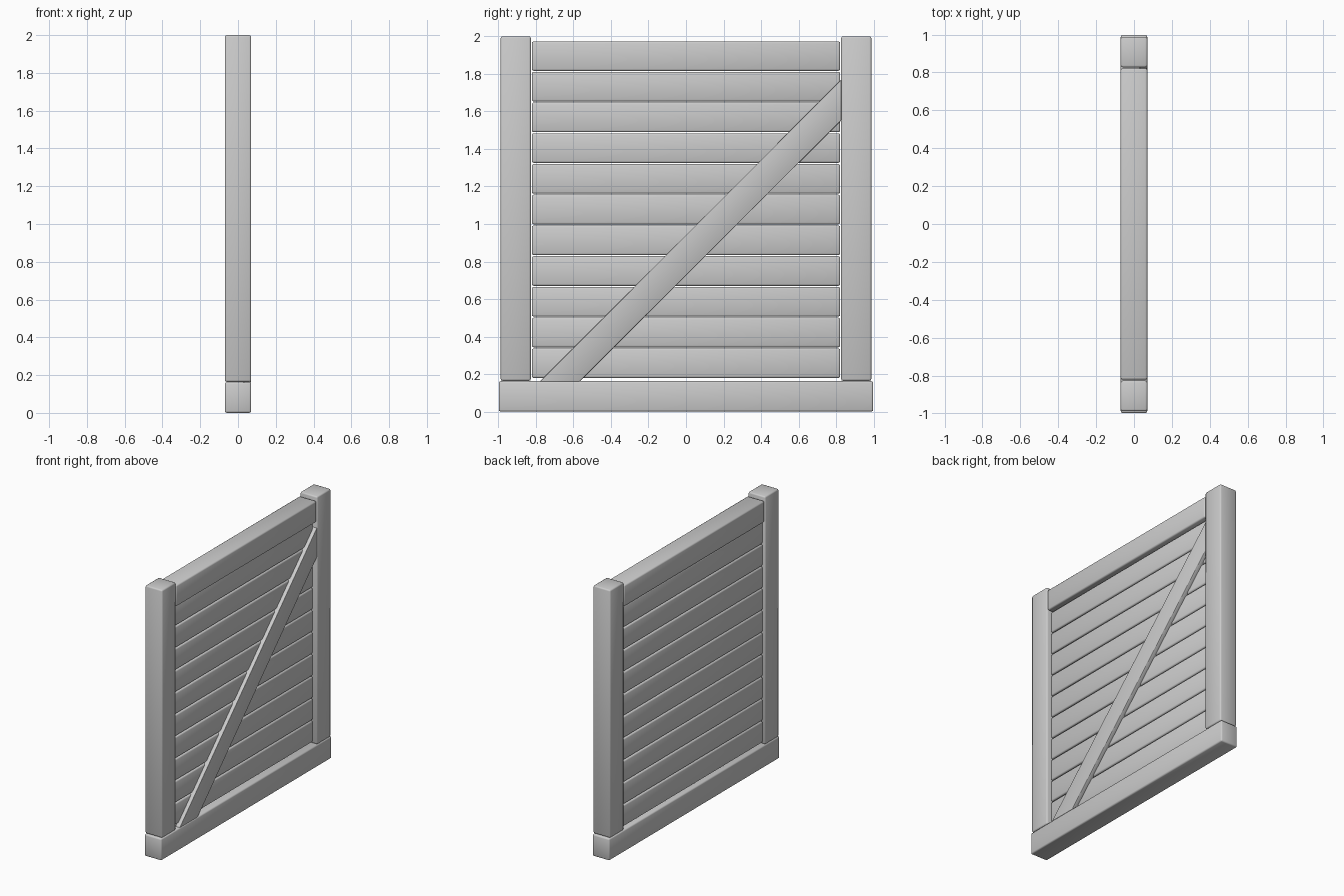
import bpy
import bmesh

cube = bpy.data.objects.get("Cube")
if cube:
    bpy.data.objects.remove(cube, do_unlink=True)

grey = bpy.data.materials.new("plain grey")
grey.use_nodes = True
colour = (0.6, 0.6, 0.6, 1)
grey.diffuse_color = colour
grey.node_tree.nodes["Principled BSDF"].inputs["Base Color"].default_value = colour


def panel(name, outline, x0, x1, bevel=0.01):
    """Extrude a (y, z) outline from x0 to x1 and round its edges."""
    bm = bmesh.new()
    face = bm.faces.new([bm.verts.new((x0, y, z)) for y, z in outline])
    ext = bmesh.ops.extrude_face_region(bm, geom=[face])
    moved = [v for v in ext["geom"] if isinstance(v, bmesh.types.BMVert)]
    bmesh.ops.translate(bm, verts=moved, vec=(x1 - x0, 0, 0))
    bmesh.ops.recalc_face_normals(bm, faces=bm.faces)
    bmesh.ops.bevel(bm, geom=bm.edges[:], offset=bevel, segments=2,
                    profile=0.5, affect='EDGES')
    for f in bm.faces:
        f.smooth = True
    mesh = bpy.data.meshes.new(name)
    bm.to_mesh(mesh)
    bm.free()
    mesh.materials.append(grey)
    obj = bpy.data.objects.new(name, mesh)
    bpy.context.collection.objects.link(obj)


def board(name, y0, y1, z0, z1, x0, x1):
    panel(name, [(y0, z0), (y1, z0), (y1, z1), (y0, z1)], x0, x1)


HALF = 0.07                 # half thickness of the frame
BACK, FACE = -0.056, 0.04   # back and face of the thin slats

# Frame: sill, two posts and a thick top rail
board("bottom_rail", -0.998, 0.998, 0, 0.162, -HALF, HALF)
board("front_post", -0.988, -0.827, 0.164, 2, -HALF, HALF)
board("back_post", 0.827, 0.988, 0.164, 2, -HALF, HALF)
board("top_rail", -0.822, 0.822, 1.816, 1.973, -HALF, HALF)

# Thin slats filling the frame
for i in range(10):
    z = 0.179 + i * 0.1638
    board(f"slat_{i + 1}", -0.822, 0.822, z, z + 0.158, BACK, FACE)

# Diagonal brace, mitred against the sill and the back post
panel("diagonal_brace",
      [(-0.779, 0.16), (-0.568, 0.16), (0.828, 1.553), (0.828, 1.77)],
      FACE - 0.01, HALF - 0.002, 0.003)
